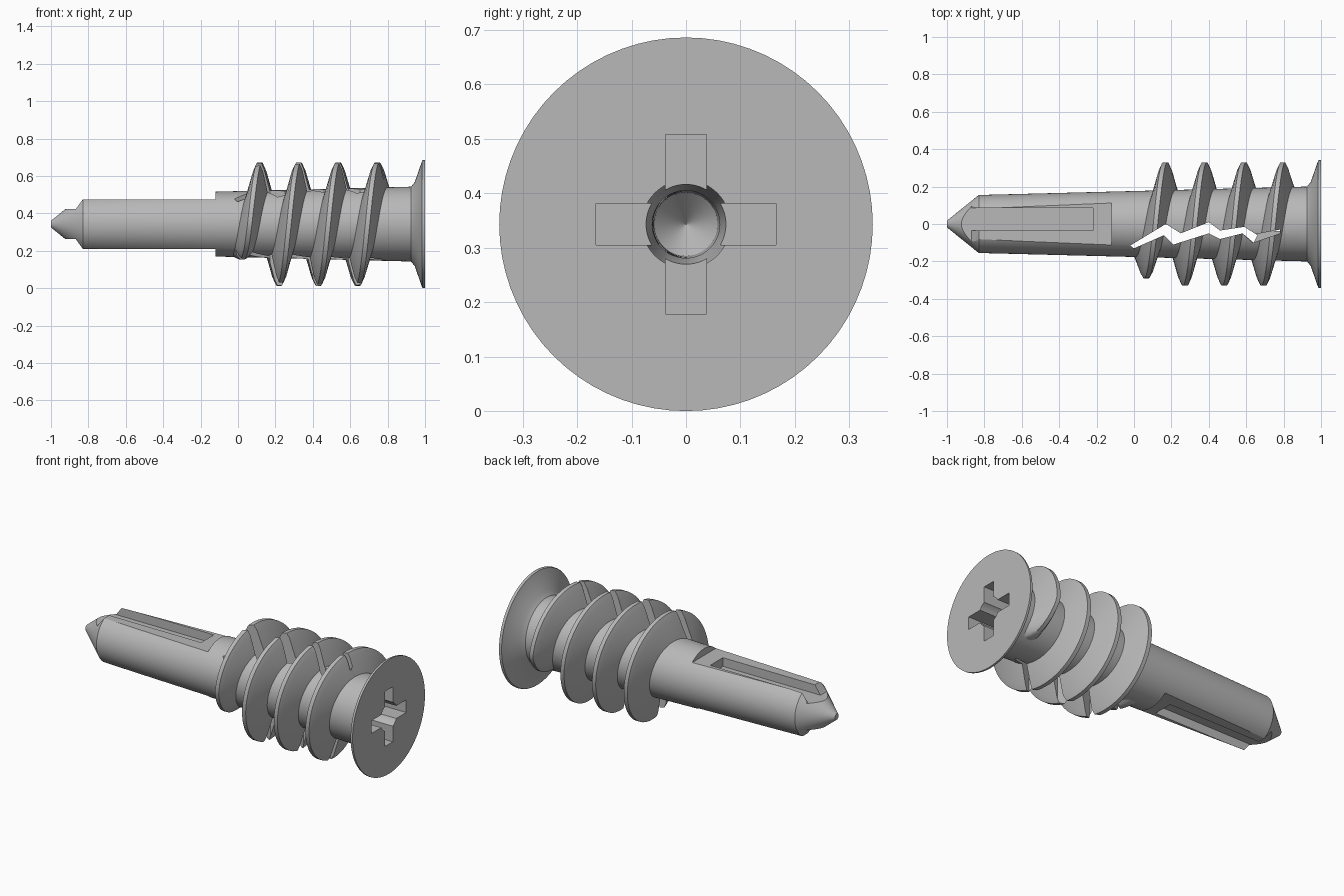
import bpy, bmesh
from math import sin, cos, pi
from mathutils import Vector

if "Cube" in bpy.data.objects:
    bpy.data.objects.remove(bpy.data.objects["Cube"])

AXIS_Z = 0.343
SEGMENTS = 72

grey = bpy.data.materials.new("grey_plastic")
grey.use_nodes = True
COLOUR = (0.48, 0.48, 0.48, 1)
grey.diffuse_color = COLOUR
grey.node_tree.nodes["Principled BSDF"].inputs["Base Color"].default_value = COLOUR


def finish(name, bm):
    bmesh.ops.remove_doubles(bm, verts=bm.verts, dist=1e-5)
    bmesh.ops.recalc_face_normals(bm, faces=bm.faces)
    mesh = bpy.data.meshes.new(name)
    bm.to_mesh(mesh)
    bm.free()
    obj = bpy.data.objects.new(name, mesh)
    obj.location.z = AXIS_Z
    mesh.materials.append(grey)
    bpy.context.collection.objects.link(obj)
    return obj


def skin(bm, rings, closed):
    """Bridge consecutive rings of vertices."""
    count = len(rings[0])
    pairs = list(zip(rings, rings[1:]))
    if closed:
        pairs.append((rings[-1], rings[0]))
    for a, b in pairs:
        for i in range(count):
            j = (i + 1) % count
            bm.faces.new((a[i], a[j], b[j], b[i]))


def lathe(name, profile):
    """Revolve (x, radius) points around the x axis."""
    bm = bmesh.new()
    rings = []
    for x, r in profile:
        rings.append([bm.verts.new((x, r * sin(2 * pi * k / SEGMENTS), r * cos(2 * pi * k / SEGMENTS)))
                      for k in range(SEGMENTS)])
    skin(bm, rings, False)
    bm.faces.new(rings[0])
    bm.faces.new(rings[-1])
    return finish(name, bm)


def prism(name, points, low, high, along="z", turned=False):
    """Extrude an outline along y or z; turned rotates it half a turn about x."""
    bm = bmesh.new()
    s = -1 if turned else 1
    rings = []
    for h in (low, high):
        rings.append([bm.verts.new((u, s * (v if along == "z" else h), s * (h if along == "z" else v)))
                      for u, v in points])
    skin(bm, rings, False)
    bm.faces.new(rings[0])
    bm.faces.new(rings[1])
    return finish(name, bm)


def rect(x0, x1, y0, y1):
    return [(x0, y0), (x1, y0), (x1, y1), (x0, y1)]


def cut(target, cutters):
    for c in cutters:
        c.hide_render = True
        mod = target.modifiers.new("cut", "BOOLEAN")
        mod.operation = "DIFFERENCE"
        mod.solver = "EXACT"
        mod.object = c
        with bpy.context.temp_override(object=target, active_object=target):
            bpy.ops.object.modifier_apply(modifier=mod.name)


# Tapered shank with a pointed tip and a flared head
body = lathe("anchor_body", [(-1, 0.018), (-0.83, 0.155), (0.925, 0.2), (0.945, 0.225),
                             (0.985, 0.34), (0.99, 0.343), (1, 0.343)])

# Bore with a conical end, and the cross recess for the driver
cutters = [lathe("bore_cutter", [(-0.16, 0.0005), (-0.1, 0.058), (0.68, 0.062), (0.78, 0.081), (1.1, 0.081)]),
           prism("recess_cutter", rect(0.74, 1.1, -0.038, 0.038), -0.165, 0.165),
           prism("recess_cutter", rect(0.74, 1.1, -0.165, 0.165), -0.038, 0.038)]

# Flats along the shank and the off-centre grooves, top and bottom
flat = [(-1.1, 0.08), (-0.868, 0.08), (-0.83, 0.132), (-0.12, 0.132), (-0.12, 0.4), (-1.1, 0.4)]
for turned in (False, True):
    cutters.append(prism("flat_cutter", flat, -0.4, 0.4, "y", turned))
    cutters.append(prism("groove_cutter", rect(-1.1, -0.22, -0.035, 0.085), 0.08, 0.4, "z", turned))

# Zigzag split through the shank and the thread
upper = [(-0.02, -0.115), (0.17, 0), (0.25, -0.05), (0.4, 0.01), (0.46, -0.035), (0.59, -0.015), (0.66, -0.06)]
lower = [(0.64, -0.1), (0.58, -0.05), (0.46, -0.08), (0.4, -0.05), (0.21, -0.11), (0.16, -0.06), (0, -0.13)]
splits = [prism("split_cutter", upper + lower, -0.5, 0.5)]
split_end = [(0.6, -0.03), (0.65, -0.055), (0.78, -0.03), (0.78, -0.05), (0.635, -0.1), (0.59, -0.06)]
for low, high in ((0.14, 0.5), (-0.5, -0.14)):
    splits.append(prism("split_cutter", split_end, low, high))

# Helical thread: grows from the shank at the start, fades out at the end
PITCH = 0.21
START, FULL, END = -pi, 6.5 * pi, 6.8 * pi
STEPS = 300
bm = bmesh.new()
rings = []
for k in range(STEPS + 1):
    angle = START + (END - START) * k / STEPS
    x = 0.115 + PITCH * angle / (2 * pi)
    shank = 0.176 + 0.0256 * x
    root = shank - 0.012
    grow = (angle - START) / (pi / 2)
    crest = shank + (0.29 - shank) * grow if grow < 1 else min(0.33, 0.25 + 0.04 * grow)
    if angle > FULL:
        crest += (shank - crest) * (angle - FULL) / (END - FULL)
    crest = max(crest, root + 0.008)
    height = crest - root
    profile = [(-0.058, root), (-0.026, root + height * 0.8), (-0.012, crest),
               (0.012, crest), (0.026, root + height * 0.8), (0.058, root)]
    rings.append([bm.verts.new((x + dx, r * sin(angle), r * cos(angle))) for dx, r in profile])
skin(bm, rings, False)
bm.faces.new(rings[0])
bm.faces.new(rings[-1])
thread = finish("screw_thread", bm)

cut(body, cutters + splits)
cut(thread, splits)
for c in cutters + splits:
    bpy.data.objects.remove(c)

# Smooth curved surfaces, crisp cut edges
for obj in (body, thread):
    bpy.ops.object.select_all(action="DESELECT")
    obj.select_set(True)
    bpy.context.view_layer.objects.active = obj
    bpy.ops.object.shade_smooth_by_angle(angle=0.5)
